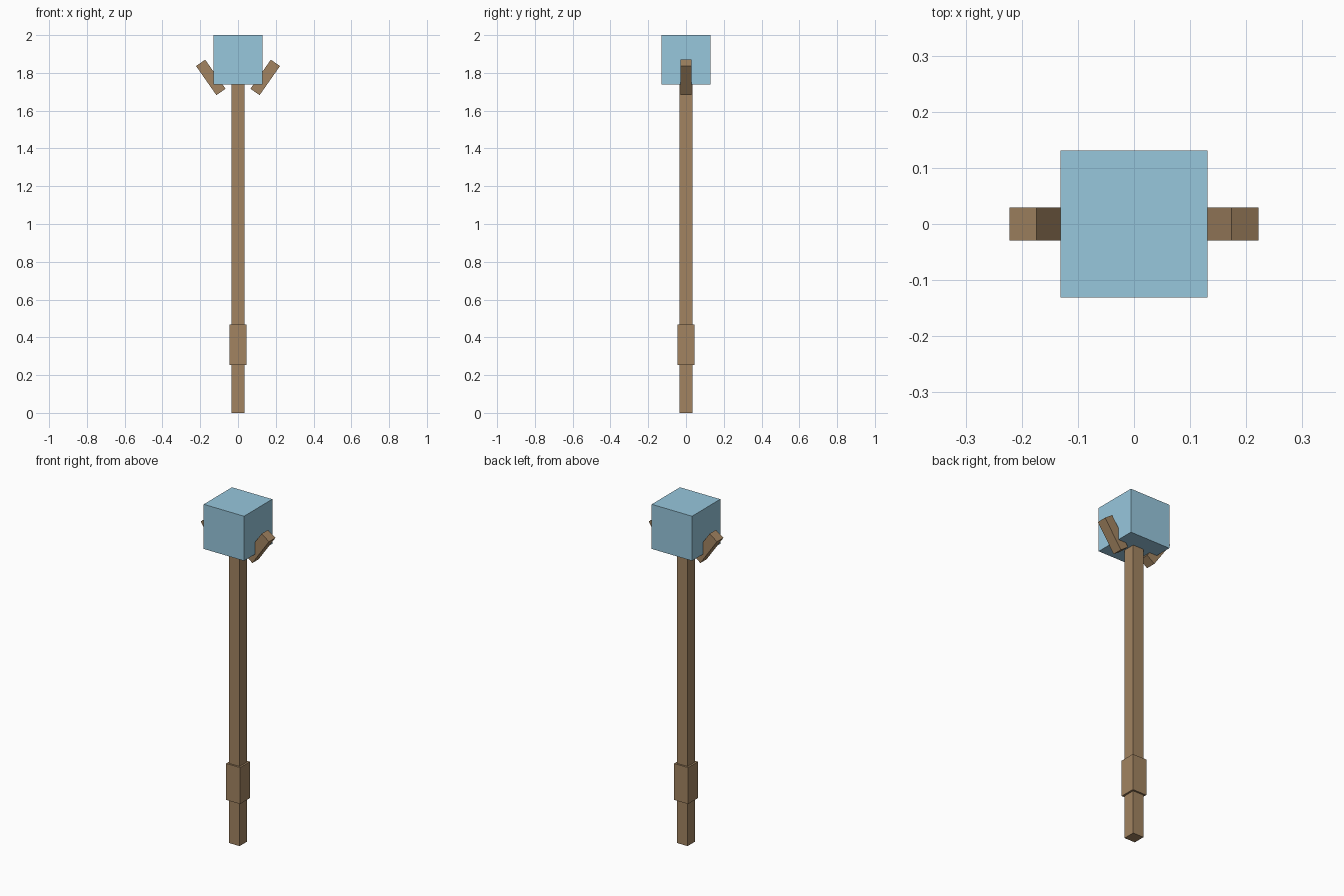
import bpy
import math

if "Cube" in bpy.data.objects:
    bpy.data.objects.remove(bpy.data.objects["Cube"])


def material(name, color):
    mat = bpy.data.materials.new(name)
    mat.diffuse_color = color
    mat.use_nodes = True
    mat.node_tree.nodes["Principled BSDF"].inputs["Base Color"].default_value = mat.diffuse_color
    return mat


wood = material("wood", (0.36, 0.23, 0.12, 1))
crystal = material("crystal", (0.31, 0.57, 0.72, 1))


def box(name, center, size, mat, tilt=0.0):
    bpy.ops.mesh.primitive_cube_add(size=1, location=center, rotation=(0, tilt, 0))
    obj = bpy.context.object
    obj.name = name
    obj.scale = size
    obj.data.materials.append(mat)
    return obj


# Long square shaft and thicker grip
box("shaft", (0, 0, 0.871), (0.07, 0.07, 1.742), wood)
box("grip", (0, 0, 0.361), (0.091, 0.091, 0.214), wood)

# Cube head
box("head_cube", (0, 0, 1.869), (0.262, 0.262, 0.262), crystal)

# Prongs leaning outwards on both sides of the head
for side, name in ((-1, "left_prong"), (1, "right_prong")):
    box(name, (side * 0.144, 0, 1.776), (0.059, 0.059, 0.188), wood,
        side * math.radians(35))
